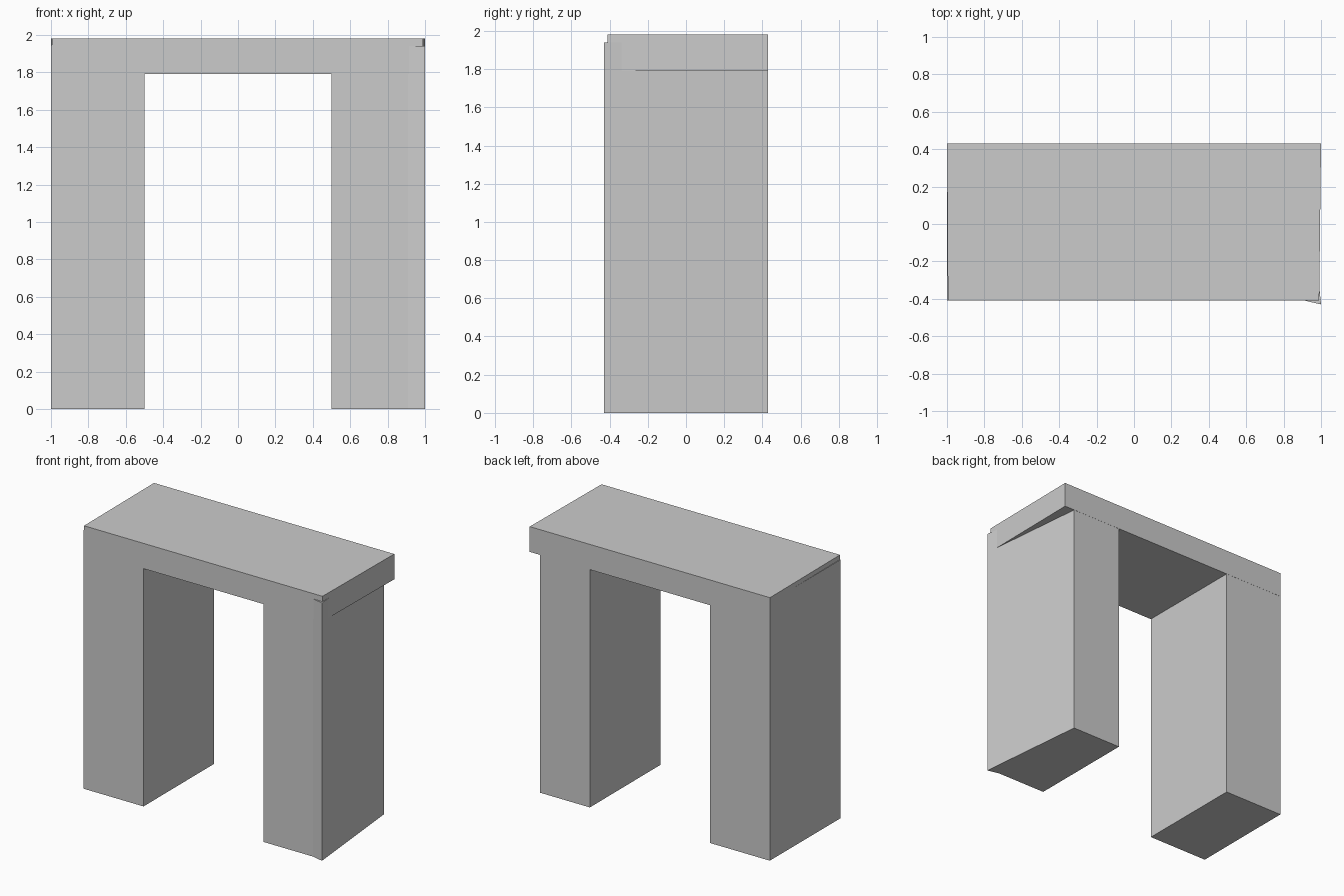
import bpy
import bmesh

cube = bpy.data.objects.get("Cube")
if cube:
    bpy.data.objects.remove(cube, do_unlink=True)

grey = bpy.data.materials.new("stone grey")
grey.use_nodes = True
colour = (0.6, 0.6, 0.6, 1)
grey.diffuse_color = colour
grey.node_tree.nodes["Principled BSDF"].inputs["Base Color"].default_value = colour


def prism(name, outline, bottom, top):
    """Extrude a plan outline upwards between two heights."""
    bm = bmesh.new()
    base = bm.faces.new([bm.verts.new((x, y, bottom)) for x, y in outline])
    result = bmesh.ops.extrude_face_region(bm, geom=[base])
    verts = [v for v in result["geom"] if isinstance(v, bmesh.types.BMVert)]
    bmesh.ops.translate(bm, verts=verts, vec=(0, 0, top - bottom))
    bmesh.ops.recalc_face_normals(bm, faces=bm.faces)
    mesh = bpy.data.meshes.new(name)
    bm.to_mesh(mesh)
    bm.free()
    mesh.materials.append(grey)
    obj = bpy.data.objects.new(name, mesh)
    bpy.context.collection.objects.link(obj)
    return obj


FRONT, BACK = -0.41, 0.43

# Lintel across the top
prism("lintel", [(-0.995, FRONT), (0.99, FRONT), (1.0, BACK), (-1.0, BACK)],
      1.79, 1.98)

# Left pillar, with a flared front corner and a side that tapers to the back
prism("left_pillar",
      [(0.5, FRONT + 0.001), (0.91, FRONT + 0.001), (1.0, -0.43),
       (0.916, BACK - 0.001), (0.5, BACK - 0.001)], 0, 1.94)

# Right pillar, almost square to the lintel
prism("right_pillar",
      [(-1.0, FRONT + 0.001), (-0.5, FRONT + 0.001),
       (-0.5, BACK - 0.001), (-0.998, BACK - 0.001)], 0, 1.945)
